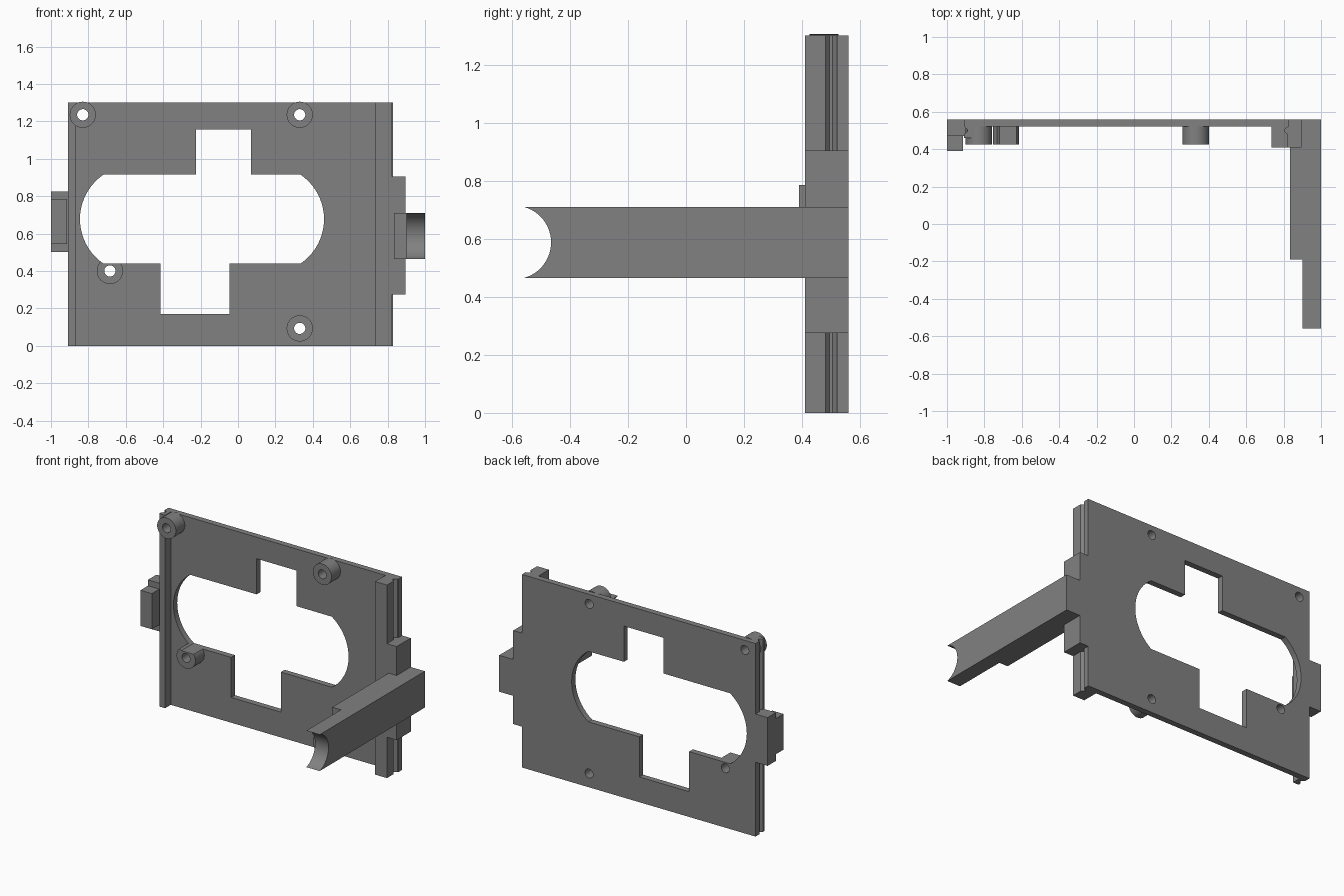
import bpy, bmesh, math

if "Cube" in bpy.data.objects:
    bpy.data.objects.remove(bpy.data.objects["Cube"])

grey = bpy.data.materials.new("mid grey")
grey.diffuse_color = (0.22, 0.22, 0.22, 1)
grey.use_nodes = True
grey.node_tree.nodes["Principled BSDF"].inputs["Base Color"].default_value = grey.diffuse_color


def prism(name, pts, axis, lo, hi):
    """Extrude a 2D outline along an axis; pts hold the other two coordinates in order."""
    def place(p, d):
        return {'x': (d, p[0], p[1]), 'y': (p[0], d, p[1]), 'z': (p[0], p[1], d)}[axis]
    bm = bmesh.new()
    face = bm.faces.new([bm.verts.new(place(p, lo)) for p in pts])
    new = bmesh.ops.extrude_face_region(bm, geom=[face])["geom"]
    offset = [a - b for a, b in zip(place((0, 0), hi), place((0, 0), lo))]
    bmesh.ops.translate(bm, vec=offset,
                        verts=[v for v in new if isinstance(v, bmesh.types.BMVert)])
    bmesh.ops.recalc_face_normals(bm, faces=bm.faces)
    mesh = bpy.data.meshes.new(name)
    bm.to_mesh(mesh)
    bm.free()
    mesh.materials.append(grey)
    ob = bpy.data.objects.new(name, mesh)
    bpy.context.collection.objects.link(ob)
    return ob


def box(name, x, y, z):
    return prism(name, [(x[0], y[0]), (x[1], y[0]), (x[1], y[1]), (x[0], y[1])], 'z', *z)


def arc(cx, cy, r, a0, a1, n):
    return [(cx + r * math.cos(math.radians(a0 + (a1 - a0) * i / n)),
             cy + r * math.sin(math.radians(a0 + (a1 - a0) * i / n))) for i in range(n + 1)]


def activate(ob):
    bpy.ops.object.select_all(action='DESELECT')
    ob.select_set(True)
    bpy.context.view_layer.objects.active = ob


def cut(ob, cutter):
    mod = ob.modifiers.new("cut", 'BOOLEAN')
    mod.operation, mod.solver, mod.object = 'DIFFERENCE', 'EXACT', cutter
    activate(ob)
    bpy.ops.object.modifier_apply(modifier=mod.name)


def smooth(ob):
    activate(ob)
    bpy.ops.object.shade_smooth_by_angle(angle=math.radians(30))


# Round-ended opening with an upper and a lower notch
r, zc = 0.288, 0.677
a = math.degrees(math.asin(0.2375 / r))
outline = (arc(0.46 - r, zc, r, -a, a, 20)
           + [(0.07, 0.915), (0.07, 1.155), (-0.225, 1.155), (-0.225, 0.915)]
           + arc(-0.845 + r, zc, r, 180 - a, 180 + a, 20)
           + [(-0.415, 0.44), (-0.415, 0.17), (-0.045, 0.17), (-0.045, 0.44)])
opening = prism("opening_cutter", outline, 'y', 0.3, 0.7)

# Main plate
plate = box("plate", (-0.91, 0.83), (0.52, 0.56), (0, 1.30))
cut(plate, opening)

# Screw bosses with through holes
cutters = [opening]
for i, (x, z) in enumerate([(-0.83, 1.235), (0.33, 1.235), (-0.685, 0.4), (0.33, 0.093)]):
    hole = prism("hole_cutter", arc(x, z, 0.03, 0, 350, 35), 'y', 0.3, 0.7)
    boss = prism(f"screw_boss_{i + 1}", arc(x, z, 0.07, 0, 350, 35), 'y', 0.425, 0.525)
    cut(boss, hole)
    if i == 2:
        cut(boss, opening)      # this boss is trimmed flush with the opening
    cut(plate, hole)
    smooth(boss)
    cutters.append(hole)
smooth(plate)
for c in cutters:
    bpy.data.objects.remove(c)

# Grooved side rails
prism("left_rail", [(-0.91, 0.53), (-0.91, 0.525), (-0.89, 0.505), (-0.89, 0.495),
                    (-0.908, 0.48), (-0.908, 0.46), (-0.865, 0.46), (-0.865, 0.53)],
      'z', 0, 1.30)
prism("right_rail", [(0.83, 0.53), (0.83, 0.525), (0.805, 0.505), (0.805, 0.495),
                     (0.823, 0.48), (0.823, 0.41), (0.735, 0.41), (0.735, 0.53)],
      'z', 0, 1.30)

# Left clip: wide base and a narrower hook in front
box("clip_base", (-1.0, -0.89), (0.47, 0.56), (0.50, 0.825))
box("clip_hook", (-1.0, -0.915), (0.39, 0.475), (0.545, 0.785))

# Right mounting block
box("arm_block", (0.80, 0.895), (0.41, 0.56), (0.275, 0.905))

# Long arm with a concave end, thickened along its inner side
tip = arc(-0.592, 0.5875, 0.127, -75, 75, 24)
prism("arm", tip + [(0.56, 0.71), (0.56, 0.465)], 'x', 0.90, 1.0)
smooth(bpy.data.objects["arm"])
box("arm_rib", (0.835, 0.905), (-0.19, 0.45), (0.465, 0.71))
box("arm_root", (0.88, 0.905), (0.41, 0.56), (0.465, 0.71))
